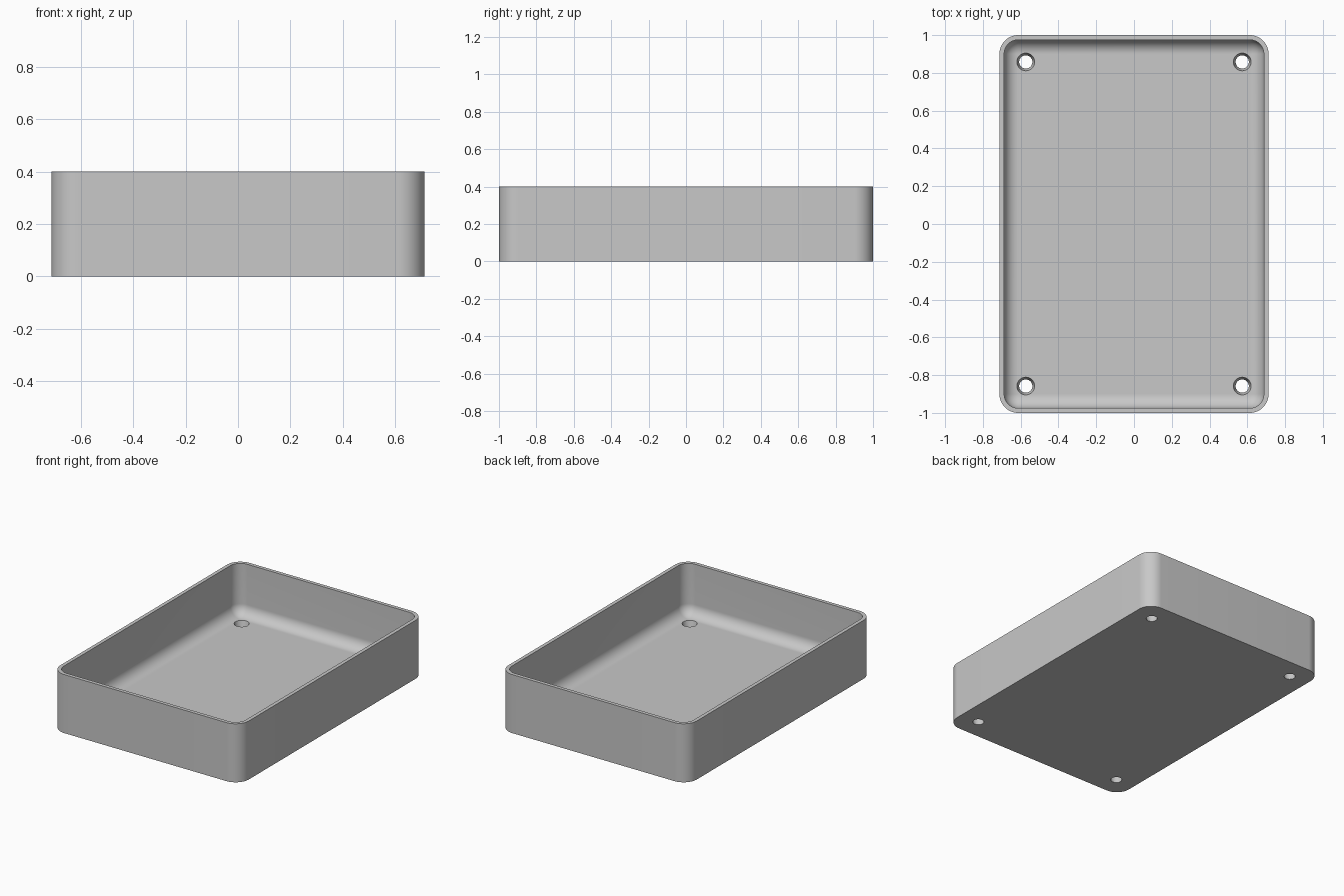
import bpy, bmesh
from math import sin, cos, pi, radians

cube = bpy.data.objects.get("Cube")
if cube:
    bpy.data.objects.remove(cube, do_unlink=True)

HALF_X, HALF_Y, HEIGHT = 0.7125, 1.0, 0.4
CORNER, WALL, FLOOR = 0.1, 0.025, 0.05
FILLET = CORNER - WALL
STEPS = 16

grey = bpy.data.materials.new("plain grey")
grey.use_nodes = True
colour = (0.58, 0.58, 0.58, 1)
grey.diffuse_color = colour
grey.node_tree.nodes["Principled BSDF"].inputs["Base Color"].default_value = colour


def rounded_ring(bm, inset, z):
    """Rounded rectangle of vertices, set in from the outer wall."""
    radius = CORNER - inset
    cx, cy = HALF_X - CORNER, HALF_Y - CORNER
    ring = []
    for i, (sx, sy) in enumerate([(1, 1), (-1, 1), (-1, -1), (1, -1)]):
        for k in range(STEPS + 1):
            a = (i + k / STEPS) * pi / 2
            ring.append(bm.verts.new((sx * cx + radius * cos(a), sy * cy + radius * sin(a), z)))
    return ring


# Tray shell: outer wall, rim, inner wall, then the fillet down to the floor
levels = [(0, 0), (0, HEIGHT), (WALL, HEIGHT)]
for k in range(STEPS + 1):
    a = k / STEPS * pi / 2
    levels.append((WALL + FILLET * (1 - cos(a)), FLOOR + FILLET * (1 - sin(a))))

bm = bmesh.new()
rings = [rounded_ring(bm, inset, z) for inset, z in levels]
for low, high in zip(rings, rings[1:]):
    for i in range(len(low)):
        j = (i + 1) % len(low)
        bm.faces.new((low[i], low[j], high[j], high[i]))
bm.faces.new(rings[0][::-1])
bm.faces.new(rings[-1])
bmesh.ops.remove_doubles(bm, verts=bm.verts, dist=1e-5)
bmesh.ops.recalc_face_normals(bm, faces=bm.faces)
mesh = bpy.data.meshes.new("tray")
bm.to_mesh(mesh)
bm.free()
mesh.materials.append(grey)
tray = bpy.data.objects.new("tray", mesh)
bpy.context.collection.objects.link(tray)

# Four tapered screw holes through the floor, wider at the top
LOW_R, TOP_R, MARGIN = 0.035, 0.047, 0.02
slope = (TOP_R - LOW_R) / FLOOR
cutters = []
for sx in (-1, 1):
    for sy in (-1, 1):
        bpy.ops.mesh.primitive_cone_add(
            vertices=48, radius1=LOW_R - slope * MARGIN, radius2=TOP_R + slope * MARGIN,
            depth=FLOOR + 2 * MARGIN, location=(sx * 0.573, sy * 0.858, FLOOR / 2))
        cutter = bpy.context.object
        cutter.name = "hole_cutter"
        cutter.data.materials.append(grey)
        cutter.hide_render = True
        cutters.append(cutter)

bpy.ops.object.select_all(action="DESELECT")
tray.select_set(True)
bpy.context.view_layer.objects.active = tray
for cutter in cutters:
    cut = tray.modifiers.new("screw hole", "BOOLEAN")
    cut.operation = "DIFFERENCE"
    cut.solver = "EXACT"
    cut.object = cutter
    bpy.ops.object.modifier_apply(modifier=cut.name)
    bpy.data.objects.remove(cutter, do_unlink=True)

bpy.ops.object.shade_smooth_by_angle(angle=radians(30))
